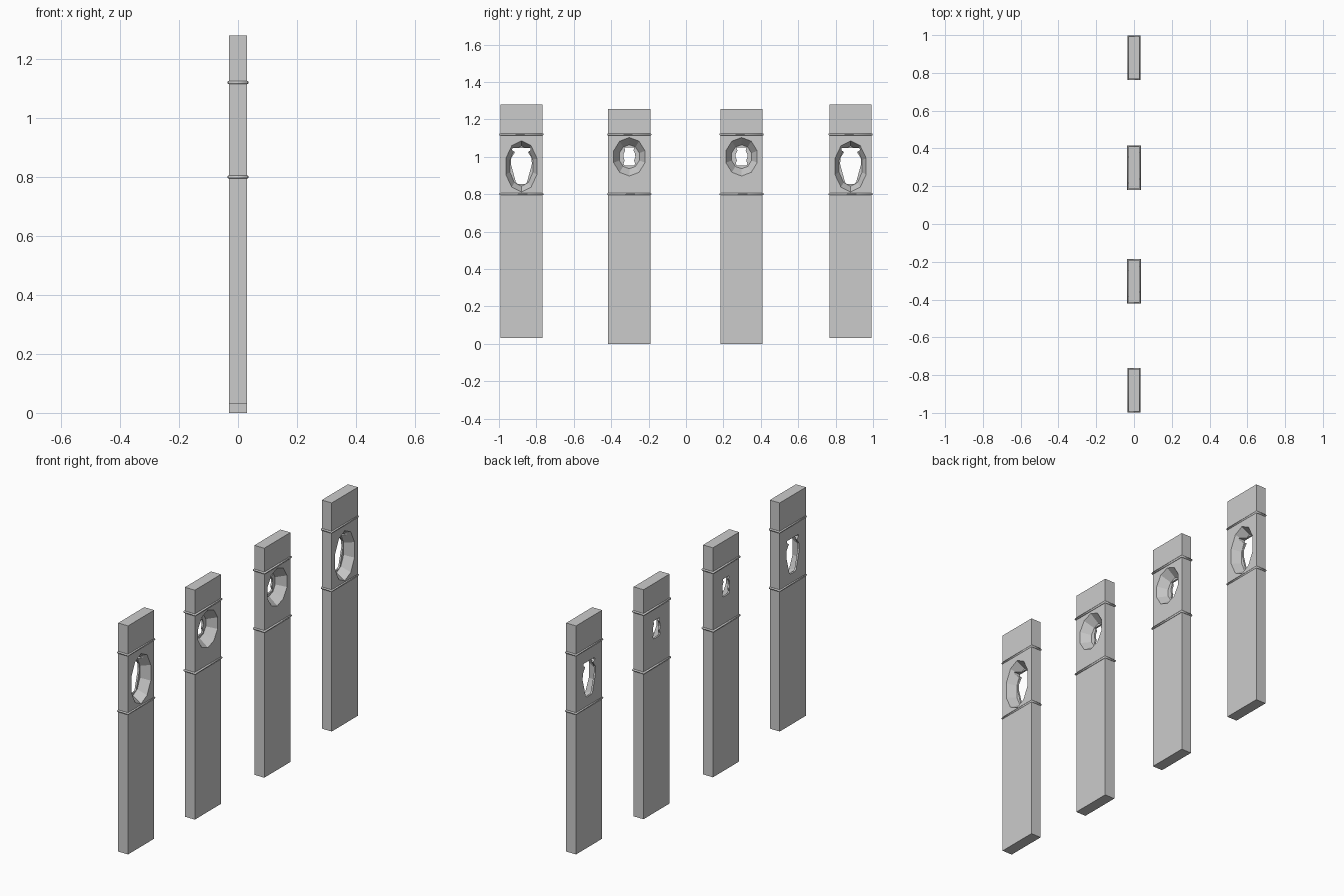
import bpy, bmesh, math

if "Cube" in bpy.data.objects:
    bpy.data.objects.remove(bpy.data.objects["Cube"])

HX, HY = 0.03, 0.113   # half thickness and half width of a plank


def loft(name, rings):
    """Closed solid through matching rings of points."""
    bm = bmesh.new()
    vs = [[bm.verts.new(p) for p in r] for r in rings]
    n = len(vs[0])
    bm.faces.new(vs[0])
    bm.faces.new(vs[-1])
    for a, b in zip(vs, vs[1:]):
        for i in range(n):
            j = (i + 1) % n
            bm.faces.new((a[i], a[j], b[j], b[i]))
    bmesh.ops.recalc_face_normals(bm, faces=bm.faces)
    me = bpy.data.meshes.new(name)
    bm.to_mesh(me)
    bm.free()
    ob = bpy.data.objects.new(name, me)
    bpy.context.collection.objects.link(ob)
    return ob


def oval(x, cy, cz, ry, rz, n=10):
    return [(x, cy + ry * math.sin(2 * math.pi * i / n),
             cz + rz * math.cos(2 * math.pi * i / n)) for i in range(n)]


def rect(x, cy, z0, z1):
    return [(x, cy - HY, z0), (x, cy + HY, z0), (x, cy + HY, z1), (x, cy - HY, z1)]


def cut(ob, cutter):
    cutter.hide_render = True
    m = ob.modifiers.new("cut", 'BOOLEAN')
    m.operation, m.solver, m.object = 'DIFFERENCE', 'EXACT', cutter
    bpy.context.view_layer.objects.active = ob
    bpy.ops.object.modifier_apply(modifier=m.name)
    bpy.data.objects.remove(cutter)


def band(name, cy, z, hx):
    """Thin cord wrapped around a plank."""
    cu = bpy.data.curves.new(name, 'CURVE')
    cu.dimensions = '3D'
    cu.bevel_depth = 0.006
    cu.bevel_resolution = 1
    sp = cu.splines.new('POLY')
    sp.points.add(3)
    hy = HY + 0.001
    for p, (sx, sy) in zip(sp.points, ((-1, -1), (1, -1), (1, 1), (-1, 1))):
        p.co = (sx * hx, cy + sy * hy, z, 1)
    sp.use_cyclic_u = True
    bpy.context.collection.objects.link(bpy.data.objects.new(name, cu))


# Half outlines (half width, height) of the narrow through-holes
TALL = [(0.020, 0.855), (0.030, 0.865), (0.056, 0.96), (0.054, 0.995),
        (0.034, 1.025), (0.050, 1.035), (0.048, 1.047)]
SMALL = [(0.026, 0.952), (0.031, 0.965), (0.025, 0.98), (0.032, 1.0),
         (0.031, 1.015), (0.022, 1.033), (0.027, 1.05)]

# (centre y, bottom, top, recess: z, rz, inner z, inner ry, inner rz, hole, band half depth)
OUTER = (0.03, 1.28, 0.948, 0.137, 0.95, 0.064, 0.108, TALL, 0.029)
INNER = (0.0, 1.255, 1.0, 0.103, 1.0, 0.056, 0.064, SMALL, 0.032)

for k, (cy, spec) in enumerate(((-0.88, OUTER), (-0.303, INNER),
                                (0.297, INNER), (0.88, OUTER))):
    z0, z1, cz, rz, iz, iry, irz, hole, bx = spec
    plank = loft(f"plank_{k}", [rect(-HX, cy, z0, z1), rect(HX, cy, z0, z1)])

    # faceted funnel recess on the +x face
    slope = (0.088 - iry) / 0.05
    slope_z = (rz - irz) / 0.05
    e = 0.01
    cut(plank, loft("recess_cutter", [
        oval(-0.02, cy, iz, iry, irz),
        oval(HX + e, cy, cz, 0.088 + slope * e, rz + slope_z * e)]))

    # shaped opening through to the back
    outline = [(cy + w, z) for w, z in hole] + [(cy - w, z) for w, z in reversed(hole)]
    cut(plank, loft("hole_cutter", [[(x, y, z) for y, z in outline] for x in (-0.05, 0.05)]))

    # two bands
    band(f"lower_band_{k}", cy, 0.80, bx)
    band(f"upper_band_{k}", cy, 1.12, bx)
